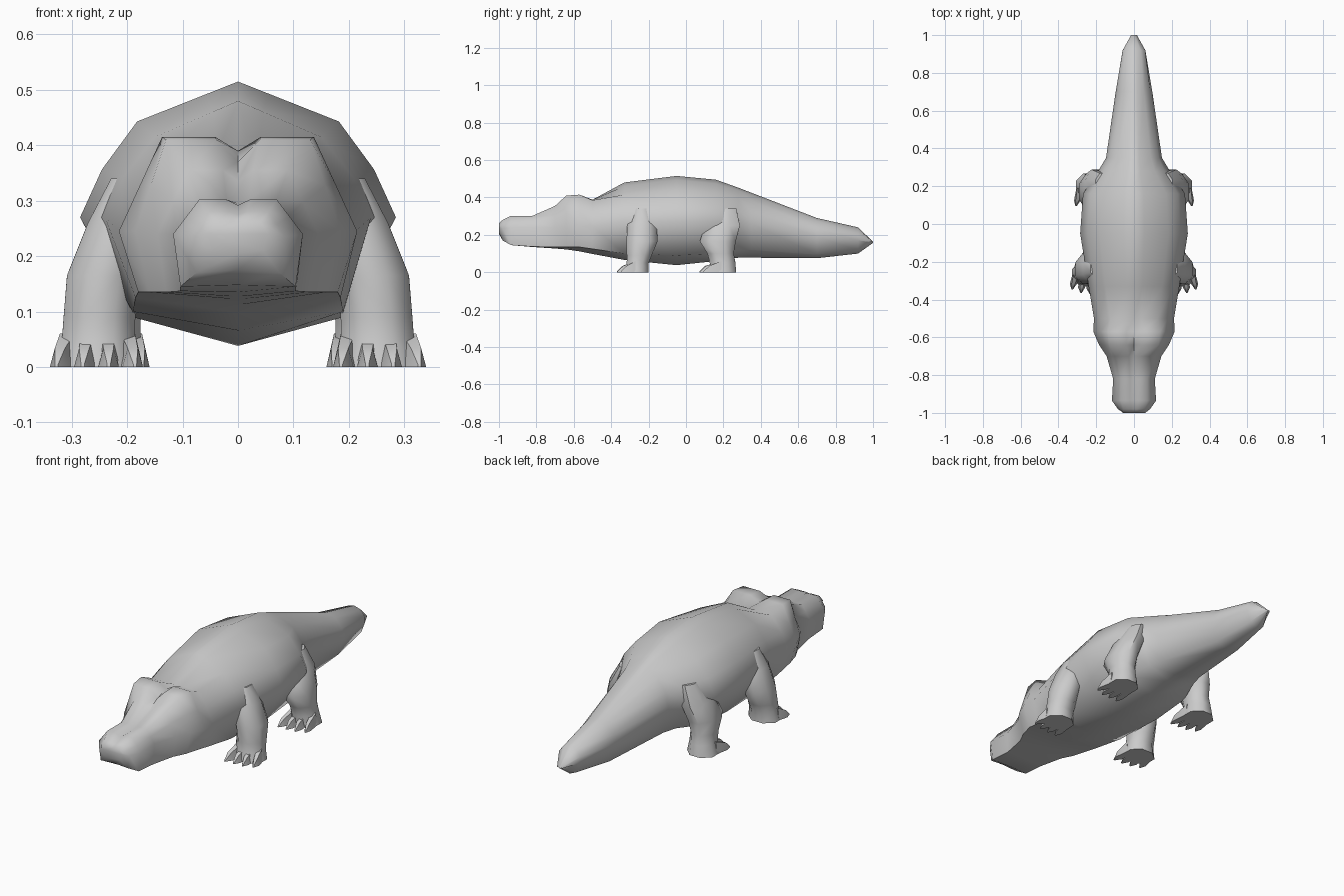
import bpy, bmesh, math


def finish(name, bm, angle):
    bmesh.ops.recalc_face_normals(bm, faces=bm.faces)
    me = bpy.data.meshes.new(name)
    bm.to_mesh(me)
    bm.free()
    ob = bpy.data.objects.new(name, me)
    bpy.context.collection.objects.link(ob)
    bpy.ops.object.select_all(action='DESELECT')
    ob.select_set(True)
    bpy.context.view_layer.objects.active = ob
    bpy.ops.object.shade_smooth_by_angle(angle=math.radians(angle))
    return ob


def loft(bm, rings):
    loops = [[bm.verts.new(p) for p in r] for r in rings]
    n = len(loops[0])
    for a, b in zip(loops, loops[1:]):
        for i in range(n):
            j = (i + 1) % n
            bm.faces.new((a[i], a[j], b[j], b[i]))
    bm.faces.new(loops[0])
    bm.faces.new(loops[-1])


# Body sections: y, top z, shoulder x/z, flank x/z, lower x/z, belly z
SECTIONS = [
    (-1.0, .262, .04, .262, .055, .24, .045, .21, .205),
    (-.98, .275, .055, .28, .085, .235, .075, .17, .175),
    (-.935, .292, .07, .302, .117, .24, .104, .145, .148),
    (-.82, .295, .07, .302, .11, .24, .105, .137, .135),
    (-.70, .335, .09, .355, .145, .24, .13, .135, .127),
    (-.64, .37, .13, .41, .185, .245, .16, .135, .122),
    (-.57, .39, .137, .415, .215, .245, .18, .135, .112),
    (-.50, .388, .125, .385, .212, .245, .185, .125, .098),
    (-.33, .48, .15, .415, .24, .27, .19, .10, .066),
    (-.05, .515, .182, .443, .285, .27, .19, .09, .038),
    (.16, .495, .17, .425, .27, .27, .18, .10, .06),
    (.28, .452, .11, .405, .19, .27, .14, .12, .078),
    (.35, .425, .09, .385, .148, .26, .12, .12, .078),
    (.70, .29, .052, .275, .097, .19, .065, .095, .075),
    (.92, .24, .035, .23, .06, .17, .04, .118, .10),
    (1.0, .163, .003, .162, .004, .16, .003, .158, .157),
]


def body_ring(s):
    y, zt, xs, zs, xm, zm, xl, zl, zb = s
    brow = zs if zs > zt else zt + (zs - zt) * .3
    half = [(xs * .3, brow), (xs, zs), (xm, zm), (xl, zl)]
    if zs <= zt:
        half.insert(2, ((xs + xm) / 2 + .012, (zs + zm) / 2))
    else:
        half.insert(2, ((xs + xm) / 2, (zs + zm) / 2))
    right = [(x, y, z) for x, z in half]
    left = [(-x, y, z) for x, z in reversed(half)]
    return [(0, y, zt)] + right + [(0, y, zb)] + left


bm = bmesh.new()
loft(bm, [body_ring(s) for s in SECTIONS])
finish("body", bm, 65)


# Legs: rings of z, centre x/y, radius x/y, with four clawed toes
def leg(name, rings, toe_x, back_y, tip_y):
    bm = bmesh.new()
    loft(bm, [[(cx + rx * math.cos(k * math.pi / 4 + .39) * 1.06,
                cy + ry * math.sin(k * math.pi / 4 + .39) * 1.06, z)
               for k in range(8)] for z, cx, cy, rx, ry in rings])
    x0, x1 = toe_x
    w = (x1 - x0) / 4
    for i in range(4):
        cx = x0 + w * (i + .5)
        splay = (i - 1.2) * .007
        h = w * .5
        tip = tip_y + (.0, -.0, .004, .022)[i]
        mid = tip + .03
        loft(bm, [
            [(cx - h, back_y, 0), (cx + h, back_y, 0),
             (cx + h * .7, back_y, .06), (cx - h * .7, back_y, .06)],
            [(cx - h + splay, mid, 0), (cx + h + splay, mid, 0),
             (cx + h * .5 + splay, mid, .034), (cx - h * .5 + splay, mid, .034)],
            [(cx - .003 + splay * 1.5, tip, 0), (cx + .003 + splay * 1.5, tip, 0),
             (cx + .003 + splay * 1.5, tip, .005), (cx - .003 + splay * 1.5, tip, .005)],
        ])
    ob = finish(name, bm, 55)
    m = ob.modifiers.new("mirror", 'MIRROR')
    m.use_axis = (True, False, False)


leg("front_legs", [
    (.34, .185, -.235, .045, .05), (.26, .21, -.235, .062, .08),
    (.165, .242, -.235, .068, .085), (.09, .25, -.25, .066, .068),
    (.05, .252, -.258, .067, .06), (0, .254, -.265, .076, .066)],
    (.18, .327), -.27, -.37)
leg("hind_legs", [
    (.34, .165, .21, .04, .06), (.25, .2, .195, .06, .095),
    (.165, .227, .17, .066, .098), (.10, .232, .185, .058, .072),
    (.055, .235, .195, .06, .07), (0, .237, .2, .072, .07)],
    (.168, .305), .19, .072)
